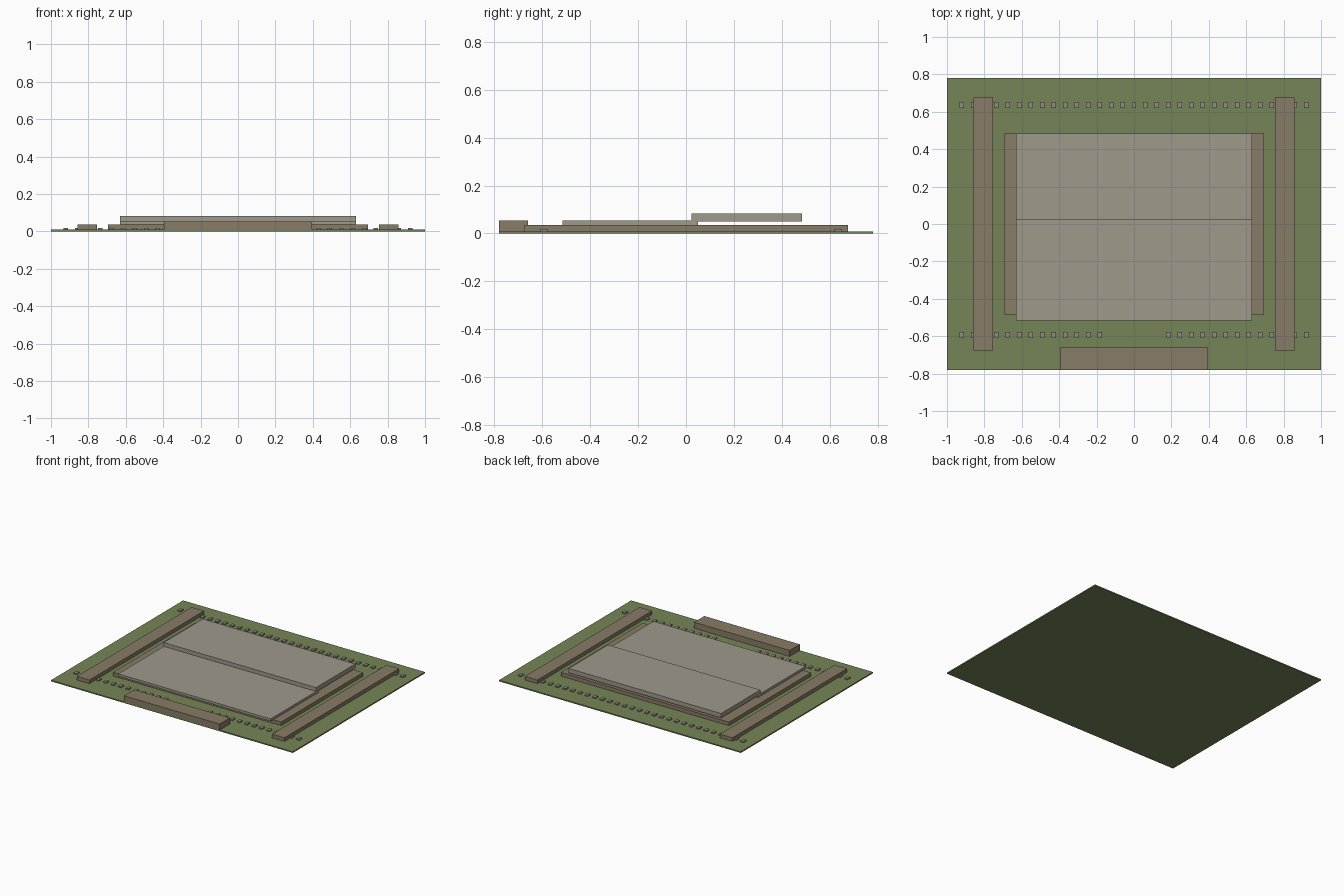
import bpy

if "Cube" in bpy.data.objects:
    bpy.data.objects.remove(bpy.data.objects["Cube"])


def material(name, color):
    m = bpy.data.materials.new(name)
    m.diffuse_color = (*color, 1)
    m.use_nodes = True
    m.node_tree.nodes["Principled BSDF"].inputs["Base Color"].default_value = m.diffuse_color
    return m


GRASS = material("grass", (0.18, 0.235, 0.095))
EARTH = material("earth", (0.25, 0.2, 0.135))
STONE = material("stone", (0.35, 0.32, 0.26))
POST = material("post", (0.28, 0.27, 0.22))


def box(name, x, y, z, mat):
    """Box from (min, max) ranges on each axis."""
    bpy.ops.mesh.primitive_cube_add(size=1, location=[(a + b) / 2 for a, b in (x, y, z)])
    ob = bpy.context.object
    ob.name = name
    ob.scale = [b - a for a, b in (x, y, z)]
    bpy.ops.object.transform_apply(location=False, rotation=False, scale=True)
    ob.data.materials.append(mat)
    return ob


G = 0.009  # ground top

# Ground and main building
box("ground", (-1, 1), (-0.78, 0.78), (0, G), GRASS)
box("base_platform", (-0.695, 0.695), (-0.483, 0.485), (G, 0.036), EARTH)
box("front_roof_slab", (-0.63, 0.63), (-0.515, 0.05), (0.036, 0.054), STONE)
box("rear_roof_slab", (-0.63, 0.63), (0.022, 0.485), (0.05, 0.083), STONE)

# Side wings and front block
for side, s in (("left", -1), ("right", 1)):
    box(side + "_wing", sorted((s * 0.755, s * 0.858)), (-0.677, 0.677), (G, 0.036), EARTH)
box("front_block", (-0.395, 0.395), (-0.78, -0.66), (G, 0.054), EARTH)

# Rows of small posts, with an opening in the middle of the front row
for row, y, gap in (("front", -0.593, 0.17), ("rear", 0.635, -1)):
    for i in range(31):
        x = -0.92 + i * 1.84 / 30
        if abs(x) > gap:
            box(f"{row}_post_{i}", (x - 0.012, x + 0.012), (y - 0.016, y + 0.016), (G, 0.018), POST)
